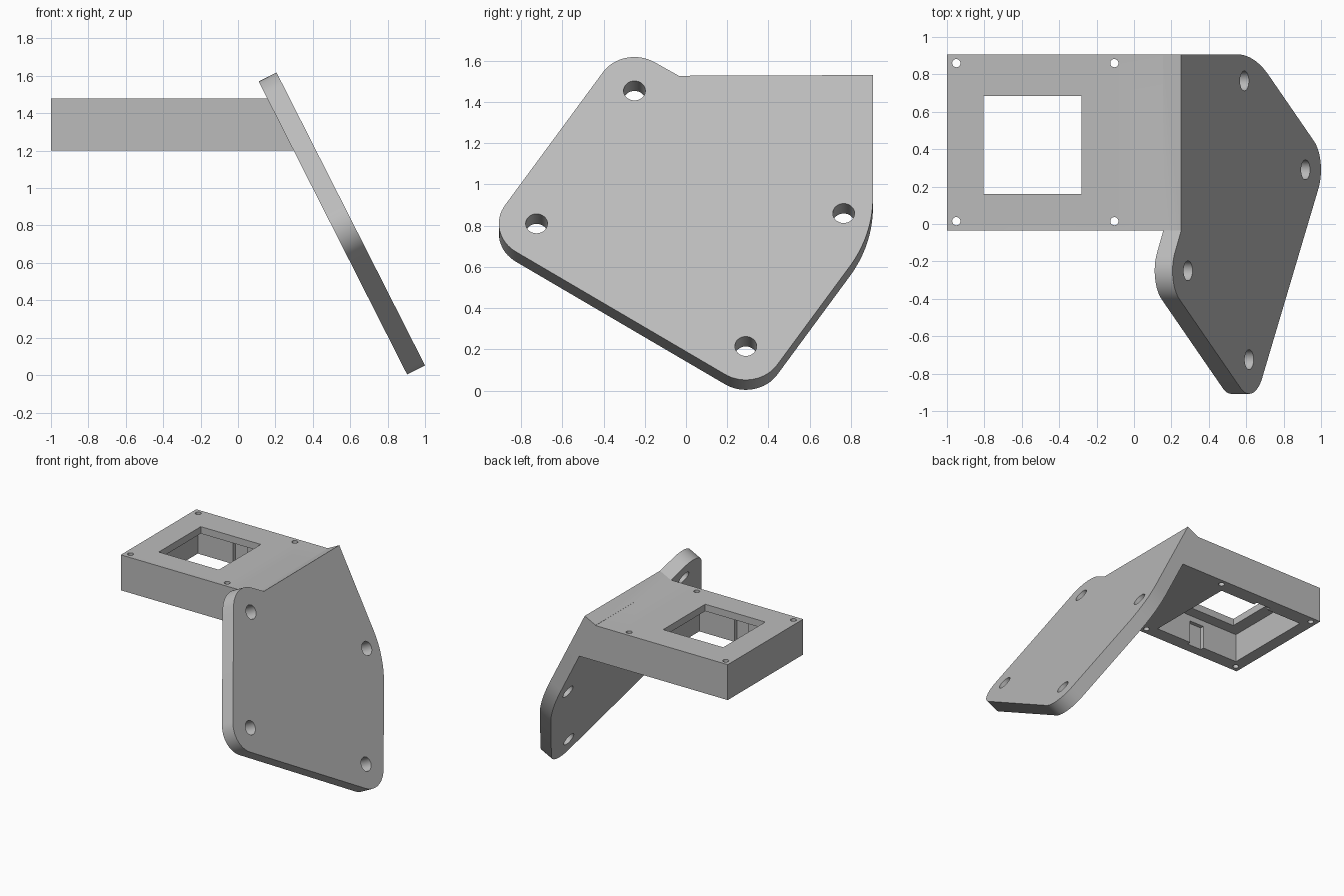
import bpy
import bmesh
from math import radians, sin, cos
from mathutils import Matrix, Vector

cube = bpy.data.objects.get("Cube")
if cube:
    bpy.data.objects.remove(cube, do_unlink=True)

grey = bpy.data.materials.new("plain grey")
grey.use_nodes = True
COLOR = (0.5, 0.5, 0.5, 1)
grey.diffuse_color = COLOR
grey.node_tree.nodes["Principled BSDF"].inputs["Base Color"].default_value = COLOR


def prism(name, outline, low, high, matrix=Matrix()):
    """Extrude a flat outline from low to high, then place it."""
    bm = bmesh.new()
    face = bm.faces.new([bm.verts.new((x, y, low)) for x, y in outline])
    extruded = bmesh.ops.extrude_face_region(bm, geom=[face])["geom"]
    for item in extruded:
        if isinstance(item, bmesh.types.BMVert):
            item.co.z = high
    bmesh.ops.recalc_face_normals(bm, faces=bm.faces)
    bm.transform(matrix)
    mesh = bpy.data.meshes.new(name)
    bm.to_mesh(mesh)
    bm.free()
    mesh.materials.append(grey)
    obj = bpy.data.objects.new(name, mesh)
    bpy.context.collection.objects.link(obj)
    return obj


def arc(center, radius, start, end, steps=16):
    angles = [radians(start + (end - start) * i / steps) for i in range(steps + 1)]
    return [(center[0] + radius * cos(a), center[1] + radius * sin(a)) for a in angles]


def circle(center, radius):
    return arc(center, radius, 0, 360, 32)[:-1]


def rectangle(x0, x1, y0, y1):
    return [(x0, y0), (x1, y0), (x1, y1), (x0, y1)]


def combine(target, tool, operation):
    """Apply a boolean and discard the tool object."""
    mod = target.modifiers.new("boolean", "BOOLEAN")
    mod.operation, mod.solver, mod.object = operation, "EXACT", tool
    bpy.context.view_layer.objects.active = target
    bpy.ops.object.modifier_apply(modifier=mod.name)
    bpy.data.objects.remove(tool, do_unlink=True)


# Sloped mounting plate, drawn in its own plane with the outer face at zero
along, normal = Vector((-0.452, 0, 0.892)), Vector((0.892, 0, 0.452))
slope = Matrix((Vector((0, 1, 0)), along, normal)).transposed().to_4x4()
slope.translation = (1.026, 0, 0)
upper, left, lower, right = (-0.25, 1.631), (-0.725, 0.908), (0.29, 0.241), (0.765, 0.964)
TURN, CORNER = 56.7, 0.183
BACK, FRONT = 0.907, -0.035
outline = arc(lower, CORNER, TURN + 180, TURN + 270)
outline += arc((BACK - 0.68, 1.05), 0.68, TURN - 90, 0)
outline += [(BACK, 1.716), (FRONT, 1.712)]
outline += arc(upper, CORNER, TURN, TURN + 90)
outline += arc(left, CORNER, TURN + 90, TURN + 180)
bracket = prism("angled_bracket", outline, -0.107, 0, slope)

# Horizontal housing, ending just inside the sloped plate
to_side = Matrix.Rotation(radians(90), 4, "X")
side = [(-1, 1.2), (0.318, 1.2), (0.176, 1.48), (-1, 1.48)]
housing = prism("housing", side, -BACK, -FRONT, to_side)

# Window, cavity below it and two clip notches in the cavity walls
MID_X, MID_Y = -0.535, 0.43
cuts = [
    (rectangle(-0.805, -0.28, 0.16, 0.685), 1.3, 1.6),
    (rectangle(MID_X - 0.37, MID_X + 0.37, MID_Y - 0.36, MID_Y + 0.36), 1.1, 1.425),
    (rectangle(MID_X - 0.062, MID_X + 0.062, MID_Y - 0.39, MID_Y + 0.39), 1.1, 1.38),
]
# Small screw holes in the housing corners
cuts += [(circle((x, y), 0.022), 1.1, 1.6) for x in (-0.95, -0.105) for y in (0.015, 0.86)]
for shape, low, high in cuts:
    combine(housing, prism("cutter", shape, low, high), "DIFFERENCE")

# Join both parts, then drill the plate
combine(bracket, housing, "UNION")
for center in (upper, left, lower, right):
    combine(bracket, prism("cutter", circle(center, 0.053), -0.14, 0.05, slope), "DIFFERENCE")

bpy.ops.object.select_all(action="DESELECT")
bracket.select_set(True)
bpy.context.view_layer.objects.active = bracket
bpy.ops.object.shade_smooth_by_angle(angle=radians(30))
